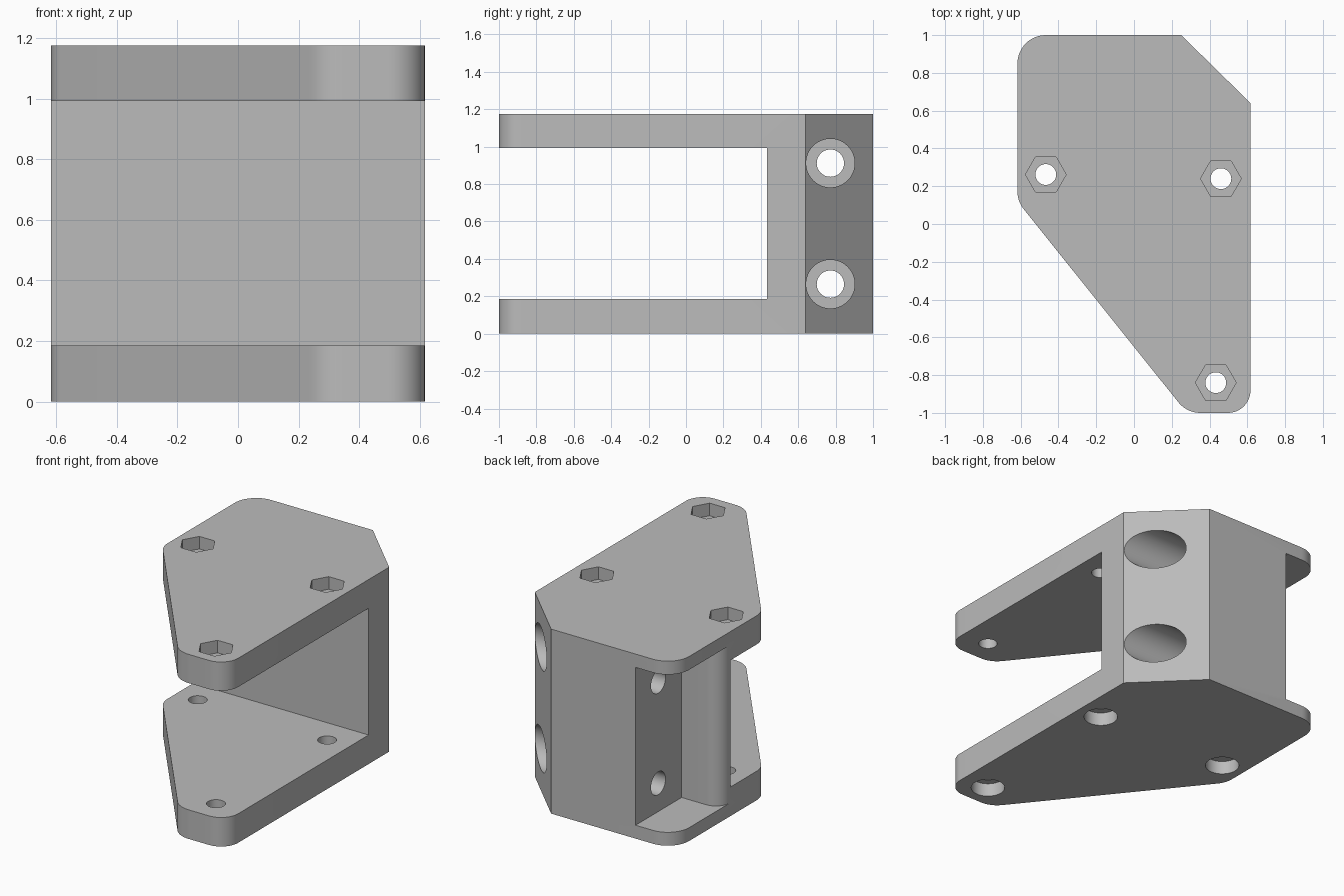
import bpy
import bmesh
from math import radians, cos, sin, tan, tau
from mathutils import Vector, Matrix

default = bpy.data.objects.get("Cube")
if default:
    bpy.data.objects.remove(default, do_unlink=True)

HEIGHT = 1.175
HALF_X = 0.617
SEGMENTS = 12


def material(name, rgb):
    mat = bpy.data.materials.new(name)
    mat.use_nodes = True
    colour = (*rgb, 1.0)
    mat.diffuse_color = colour
    mat.node_tree.nodes["Principled BSDF"].inputs["Base Color"].default_value = colour
    return mat


def fillet(corners):
    """Round each (x, y, radius) corner of an anticlockwise outline."""
    points = []
    count = len(corners)
    for i, (x, y, radius) in enumerate(corners):
        p = Vector((x, y))
        if radius == 0:
            points.append(p)
            continue
        a = (Vector(corners[i - 1][:2]) - p).normalized()
        b = (Vector(corners[(i + 1) % count][:2]) - p).normalized()
        half = a.angle(b) / 2
        centre = p + (a + b).normalized() * (radius / sin(half))
        start = p + a * (radius / tan(half)) - centre
        end = p + b * (radius / tan(half)) - centre
        sweep = start.angle(end)
        for k in range(SEGMENTS + 1):
            t = k / SEGMENTS
            arc = start * sin((1 - t) * sweep) + end * sin(t * sweep)
            points.append(centre + arc / sin(sweep))
    return points


def ring(x, y, radius, sides=48):
    return [Vector((x + radius * cos(tau * k / sides), y + radius * sin(tau * k / sides)))
            for k in range(sides)]


def prism(name, outline, low, high, matrix=None):
    """Extrude an outline from low to high along z, then place it."""
    bm = bmesh.new()
    base = bm.faces.new([bm.verts.new((p.x, p.y, low)) for p in outline])
    grown = bmesh.ops.extrude_face_region(bm, geom=[base])
    top = [v for v in grown["geom"] if isinstance(v, bmesh.types.BMVert)]
    bmesh.ops.translate(bm, verts=top, vec=(0, 0, high - low))
    bmesh.ops.recalc_face_normals(bm, faces=bm.faces)
    if matrix:
        bm.transform(matrix)
    mesh = bpy.data.meshes.new(name)
    bm.to_mesh(mesh)
    bm.free()
    obj = bpy.data.objects.new(name, mesh)
    bpy.context.collection.objects.link(obj)
    return obj


# Solid bracket block with rounded corners and one chamfer
bracket = prism("clevis_bracket", fillet([
    (HALF_X, 0.64, 0), (0.25, 1.0, 0), (-HALF_X, 1.0, 0.15),
    (-HALF_X, 0.12, 0.15), (0.28, -1.0, 0.15), (HALF_X, -1.0, 0.12)]), 0, HEIGHT)

cutters = []


def cut(name, outline, low, high, matrix=None):
    cutters.append(prism(name, outline, low, high, matrix))


# Open slot between the two plates
cut("slot_cutter", fillet([(-1, -1.5, 0), (1, -1.5, 0), (1, 0.433, 0), (-1, 0.433, 0)]),
    0.185, 0.992)

# Rear corner pocket, leaving a thin wall with a rounded end
wall_end = [Vector((-HALF_X + 0.1 - 0.1 * cos(a), 0.437 + 0.1 * sin(a)))
            for a in (radians(90 * k / SEGMENTS) for k in range(SEGMENTS + 1))]
cut("pocket_cutter", wall_end + [Vector((-0.345, 0.537)), Vector((-0.345, 1.3)),
                                 Vector((-0.9, 1.3)), Vector((-0.9, 0.437))], 0.085, 1.09)

# Vertical bolt holes: hexagonal seat on top, round counterbore below
for x, y in ((-0.467, 0.262), (0.46, 0.24), (0.433, -0.84)):
    cut("bolt_hole_cutter", ring(x, y, 0.055), -0.5, 1.5)
    cut("hex_seat_cutter", ring(x, y, 0.108, 6), HEIGHT - 0.08, 1.5)
    cut("counterbore_cutter", ring(x, y, 0.1), -0.5, 0.085)

# Sideways mounting holes, counterbored from the chamfer
along_x = Matrix(((0, 0, 1, 0), (1, 0, 0, 0), (0, 1, 0, 0), (0, 0, 0, 1)))
for z in (0.265, 0.912):
    cut("mount_hole_cutter", ring(0.772, z, 0.073), -0.8, 1, along_x)
    cut("mount_bore_cutter", ring(0.772, z, 0.13), -0.1, 1, along_x)

# Carve the block, then discard the cutters
for cutter in cutters:
    cutter.hide_render = True
    boolean = bracket.modifiers.new(cutter.name, "BOOLEAN")
    boolean.operation = "DIFFERENCE"
    boolean.solver = "EXACT"
    boolean.object = cutter
bpy.context.view_layer.update()
graph = bpy.context.evaluated_depsgraph_get()
carved = bpy.data.meshes.new_from_object(bracket.evaluated_get(graph))
bracket.modifiers.clear()
bracket.data = carved
for cutter in cutters:
    bpy.data.objects.remove(cutter, do_unlink=True)

# Finish
carved.materials.clear()
carved.materials.append(material("plain_grey", (0.5, 0.5, 0.5)))
bpy.ops.object.select_all(action="DESELECT")
bracket.select_set(True)
bpy.context.view_layer.objects.active = bracket
bpy.ops.object.shade_smooth_by_angle(angle=radians(25))
